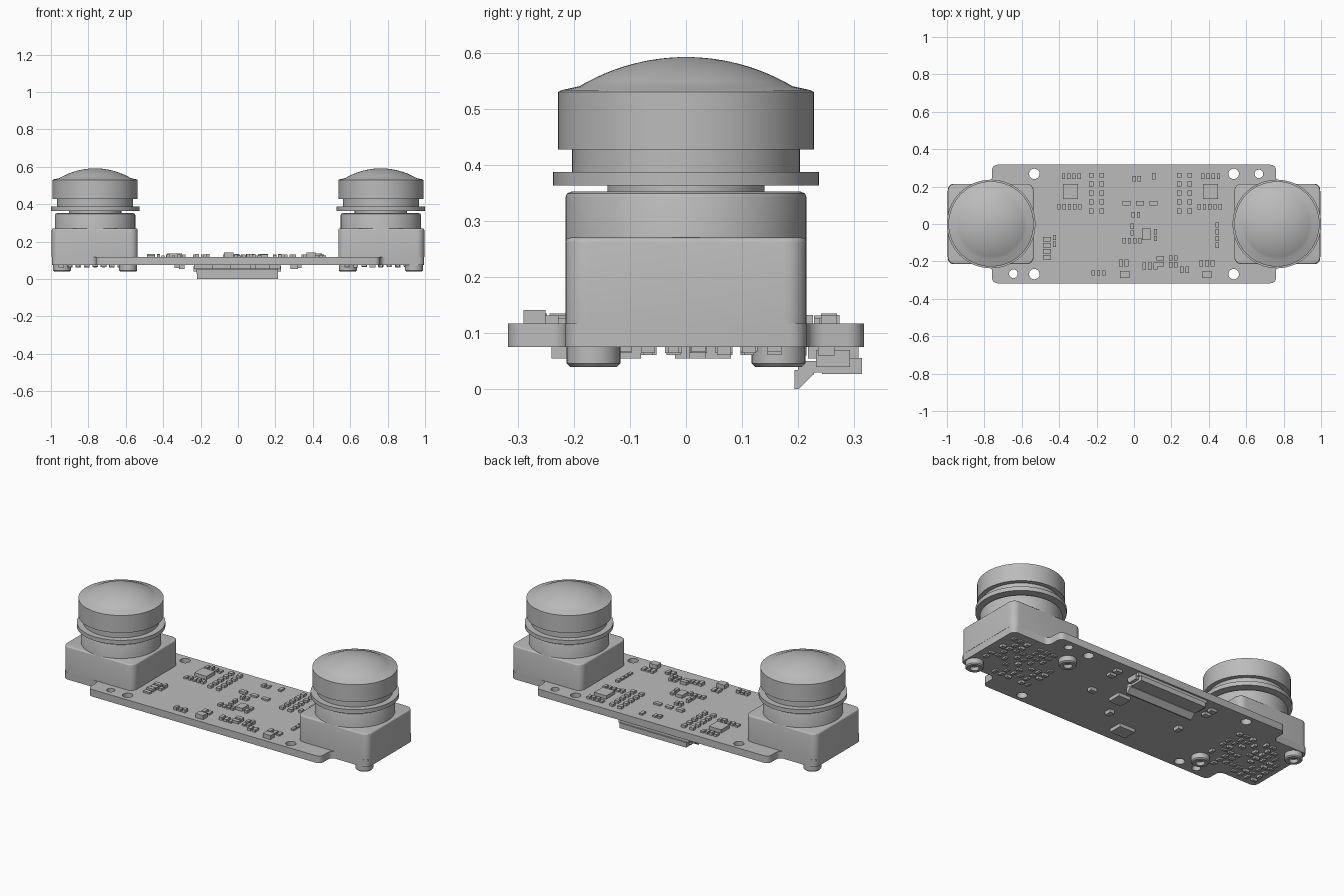
import bpy, bmesh, math, random
from mathutils import Matrix, Vector

cube = bpy.data.objects.get("Cube")
if cube:
    bpy.data.objects.remove(cube, do_unlink=True)

random.seed(4)
GREY = (0.5, 0.5, 0.5, 1)
mat = bpy.data.materials.new("light grey")
mat.use_nodes = True
mat.diffuse_color = GREY
mat.node_tree.nodes["Principled BSDF"].inputs["Base Color"].default_value = GREY

TOP, BOTTOM, CAM_X = 0.117, 0.075, 0.764
parts = []


def finish(name, bm):
    bmesh.ops.recalc_face_normals(bm, faces=bm.faces)
    mesh = bpy.data.meshes.new(name)
    bm.to_mesh(mesh)
    bm.free()
    mesh.materials.append(mat)
    ob = bpy.data.objects.new(name, mesh)
    bpy.context.collection.objects.link(ob)
    parts.append(ob)
    return ob


def add_box(bm, x, y, w, d, z0, z1):
    m = Matrix.Translation((x, y, (z0 + z1) / 2)) @ Matrix.Diagonal((w, d, z1 - z0, 1))
    return bmesh.ops.create_cube(bm, size=1, matrix=m)["verts"]


def bevel(bm, edges, r, n=4):
    bmesh.ops.bevel(bm, geom=edges, offset=r, segments=n, profile=0.5, affect='EDGES')


def upright(bm):
    return [e for e in bm.edges if abs(e.verts[0].co.z - e.verts[1].co.z) > 0.01]


def prism(points, vec):
    bm = bmesh.new()
    face = bm.faces.new([bm.verts.new(p) for p in points])
    out = bmesh.ops.extrude_face_region(bm, geom=[face])["geom"]
    bmesh.ops.translate(bm, vec=vec, verts=[v for v in out if isinstance(v, bmesh.types.BMVert)])
    return bm


def lathe(name, profile, x, y, steps=64):
    bm = bmesh.new()
    vs = [bm.verts.new((r, 0, z)) for r, z in profile]
    es = [bm.edges.new(p) for p in zip(vs, vs[1:])]
    bmesh.ops.spin(bm, geom=vs + es, cent=(0, 0, 0), axis=(0, 0, 1),
                   angle=math.tau, steps=steps, use_duplicate=False)
    bmesh.ops.remove_doubles(bm, verts=bm.verts, dist=0.0001)
    bmesh.ops.translate(bm, vec=(x, y, 0), verts=bm.verts)
    return finish(name, bm)


def cut(ob, cutter):
    parts.remove(cutter)
    cutter.hide_render = True
    cutter.hide_set(True)
    cutter.display_type = 'WIRE'
    mod = ob.modifiers.new("cut", 'BOOLEAN')
    mod.operation = 'DIFFERENCE'
    mod.solver = 'EXACT'
    mod.object = cutter


# Circuit board: wide centre with narrower ends, plus mounting holes
quarter = [(0.995, 0.215), (0.76, 0.215), (0.76, 0.317)]
outline = []
for sx, sy in ((1, 1), (-1, 1), (-1, -1), (1, -1)):
    q = quarter if sx == sy else quarter[::-1]
    outline += [(sx * x, sy * y, BOTTOM) for x, y in q]
bm = prism(outline, (0, 0, TOP - BOTTOM))
bevel(bm, upright(bm), 0.03)
board = finish("circuit_board", bm)
bm = bmesh.new()
holes = [(sx * 0.533, sy * 0.268, 0.028) for sx in (1, -1) for sy in (1, -1)]
for x, y, r in holes + [(-0.645, -0.266, 0.023), (0.668, 0.268, 0.023)]:
    bmesh.ops.create_cone(bm, cap_ends=True, segments=24, radius1=r, radius2=r,
                          depth=0.2, matrix=Matrix.Translation((x, y, 0.1)))
cut(board, finish("hole_cutter", bm))

# Camera modules
dome = [(0.19 * math.cos(a), 0.54 + 0.052 * math.sin(a) ** 1.4)
        for a in [i * math.pi / 24 for i in range(1, 13)]]
R = 0.19
SAG = 0.052
sphere = (R * R + SAG * SAG) / (2 * SAG)
dome = [(r, 0.592 - sphere + math.sqrt(sphere ** 2 - r ** 2))
        for r in [R * (1 - i / 12) for i in range(13)]]
barrel = [(0, 0.345), (0.14, 0.345), (0.14, 0.363), (0.237, 0.363), (0.237, 0.387),
          (0.203, 0.387), (0.203, 0.427), (0.228, 0.427), (0.228, 0.53), (0.222, 0.533)]
collar = [(0, 0.2), (0.215, 0.2), (0.215, 0.342), (0.212, 0.349), (0.205, 0.352), (0, 0.352)]
screw = [(0, 0.08), (0.048, 0.08), (0.048, 0.046), (0.042, 0.04), (0.024, 0.04),
         (0.02, 0.058), (0, 0.058)]
for side, s in (("left", 1), ("right", -1)):
    cx = s * CAM_X
    bm = bmesh.new()
    add_box(bm, s * 0.766, 0, 0.46, 0.43, TOP, 0.27)
    bevel(bm, upright(bm), 0.04, 6)
    bevel(bm, [e for e in bm.edges if all(v.co.z > 0.26 for v in e.verts)], 0.008, 3)
    finish(side + "_camera_housing", bm)
    lathe(side + "_housing_collar", collar, cx, 0)
    lathe(side + "_lens_barrel", barrel + dome, cx, 0)
    for k, name in ((1, "_front_screw"), (-1, "_back_screw")):
        lathe(side + name, screw, cx + k * 0.177, -k * 0.165, 32)

# Top components: rows given as x, y, width, depth, columns, rows
SMALL, TALL, LONG = (0.018, 0.028), (0.02, 0.036), (0.042, 0.024)
rows = [(-0.345, 0.092, SMALL, 5, 1), (0.405, 0.092, SMALL, 5, 1),
        (-0.335, 0.255, SMALL, 4, 1), (0.41, 0.255, SMALL, 4, 1),
        (0.015, 0.242, SMALL, 2, 1), (0.105, 0.255, TALL, 1, 1),
        (0.032, 0.11, LONG, 3, 1), (0.01, 0.05, SMALL, 2, 1),
        (-0.01, -0.09, SMALL, 4, 1), (-0.01, -0.03, SMALL, 1, 2),
        (0.115, -0.06, SMALL, 1, 2), (-0.465, -0.13, LONG, 1, 4),
        (-0.425, -0.09, SMALL, 1, 2), (0.445, -0.06, SMALL, 1, 4),
        (-0.055, -0.208, TALL, 2, 1), (0.085, -0.225, TALL, 3, 1),
        (0.14, -0.2, LONG, 1, 2), (-0.19, -0.262, SMALL, 3, 1),
        (0.21, -0.2, SMALL, 2, 2), (0.27, -0.245, TALL, 2, 1),
        (0.39, -0.21, TALL, 3, 1)]
bm = bmesh.new()
for x, y, (w, d), nx, ny in rows:
    for i in range(nx):
        for j in range(ny):
            add_box(bm, x + (i - (nx - 1) / 2) * (w + 0.01) * (1.4 if w > d else 1),
                    y + (j - (ny - 1) / 2) * (d + 0.008), w, d,
                    TOP - 0.004, TOP + random.choice((0.01, 0.014, 0.018)))
for x in (-0.2, 0.27):
    for i in range(2):
        for j in range(5):
            add_box(bm, x + (i - 0.5) * 0.055, 0.165 + (j - 2) * 0.048, 0.024, 0.026,
                    TOP - 0.004, TOP + 0.015)
finish("top_components", bm)

bm = bmesh.new()
for x, y, w, d, h in ((-0.34, 0.175, 0.08, 0.08, 0.02), (0.41, 0.175, 0.08, 0.08, 0.02),
                      (0.065, -0.055, 0.045, 0.06, 0.018), (-0.05, -0.27, 0.05, 0.04, 0.024),
                      (0.39, -0.27, 0.05, 0.04, 0.024)):
    add_box(bm, x, y, w, d, TOP - 0.004, TOP + h)
finish("top_chips", bm)

# Underside components: dense clusters beneath the cameras, a few chips mid board
bm = bmesh.new()
for s in (1, -1):
    for i in range(9):
        for j in range(8):
            x, y = (i - 4) * 0.045, (j - 3.5) * 0.045
            near_screw = any(math.hypot(x - k * 0.177, y + k * 0.165) < 0.08 for k in (1, -1))
            if near_screw or random.random() < 0.3:
                continue
            w, d = random.choice(((0.018, 0.03), (0.03, 0.018), (0.025, 0.025)))
            add_box(bm, s * CAM_X + x, y, w, d,
                    BOTTOM - random.choice((0.008, 0.01, 0.014)), BOTTOM + 0.004)
    for y in (0.2, 0.25):
        add_box(bm, s * 0.32, y, 0.04, 0.03, BOTTOM - 0.015, BOTTOM + 0.004)
finish("underside_components", bm)

bm = bmesh.new()
for x, y, w, d in ((0.13, 0.04, 0.08, 0.08), (-0.09, -0.2, 0.1, 0.08), (0.3, 0.02, 0.04, 0.03),
                   (0.08, -0.1, 0.03, 0.04), (-0.3, 0, 0.03, 0.04)):
    add_box(bm, x, y, w, d, BOTTOM - 0.02, BOTTOM + 0.004)
finish("underside_chips", bm)

# Ribbon cable connector: base, slotted body and hinged latch
bm = bmesh.new()
add_box(bm, -0.004, 0.262, 0.462, 0.09, 0.055, BOTTOM + 0.004)
add_box(bm, -0.004, 0.278, 0.435, 0.072, 0.027, 0.056)
finish("connector_body", bm)
bm = bmesh.new()
add_box(bm, -0.004, 0.222, 0.435, 0.045, 0.03, 0.05)
for s in (1, -1):
    add_box(bm, s * 0.225 - 0.004, 0.262, 0.02, 0.06, 0.04, 0.07)
finish("connector_lip", bm)
wedge = [(-0.22, 0.193, 0), (-0.22, 0.2, 0), (-0.22, 0.228, 0.027),
         (-0.22, 0.228, 0.034), (-0.22, 0.193, 0.034)]
finish("connector_latch", prism(wedge, Vector((0.433, 0, 0))))

# Smooth curved surfaces, keep hard edges crisp
bpy.ops.object.select_all(action='DESELECT')
for ob in parts:
    ob.select_set(True)
bpy.context.view_layer.objects.active = parts[0]
bpy.ops.object.shade_smooth_by_angle(angle=math.radians(30))
